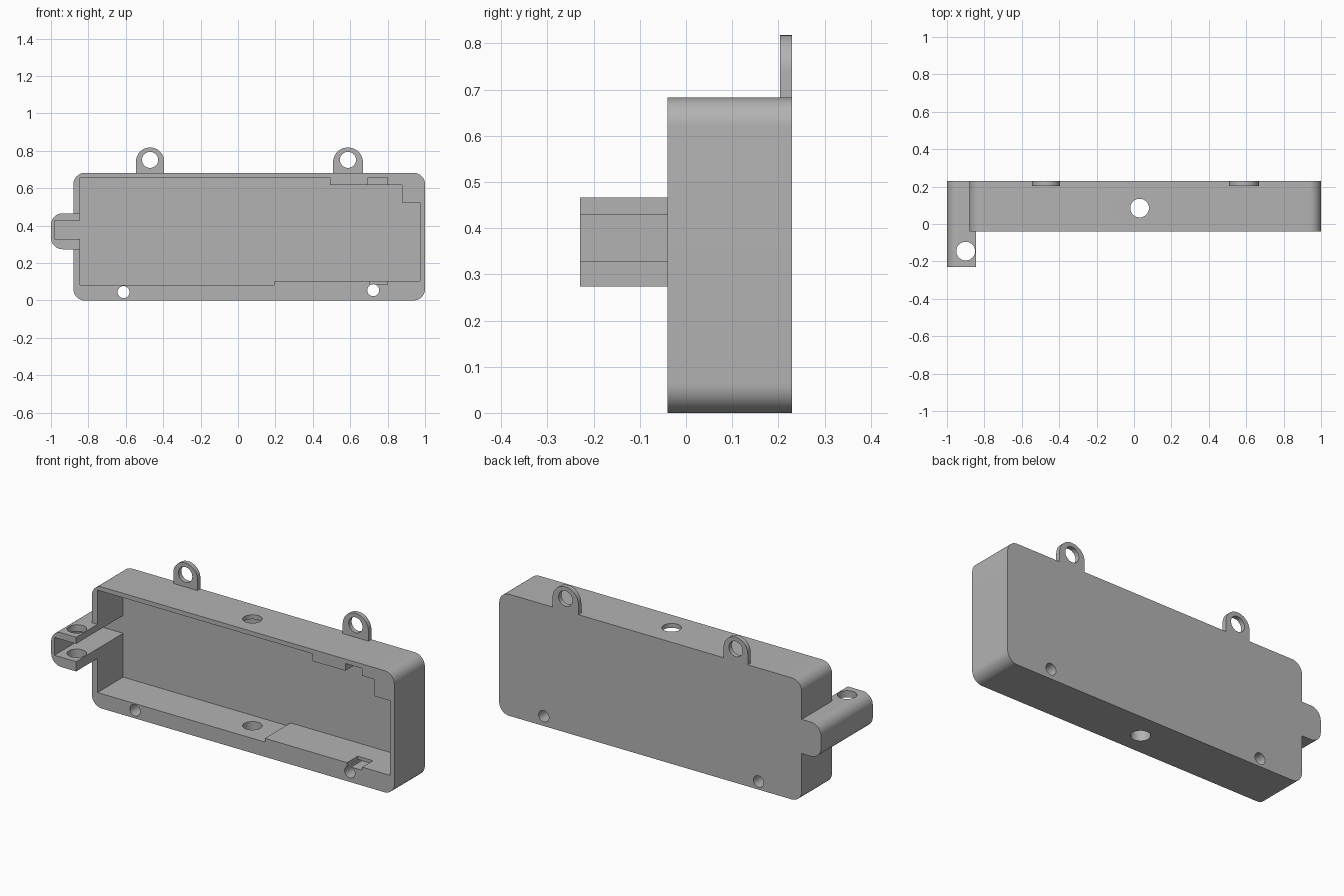
import bpy, bmesh, math
from mathutils import Matrix

if "Cube" in bpy.data.objects:
    bpy.data.objects.remove(bpy.data.objects["Cube"], do_unlink=True)

grey = bpy.data.materials.new("plain grey")
grey.use_nodes = True
colour = (0.45, 0.45, 0.45, 1)
grey.diffuse_color = colour
grey.node_tree.nodes["Principled BSDF"].inputs["Base Color"].default_value = colour

FRONT, BACK, FLOOR = -0.04, 0.23, 0.187
HEIGHT = 0.683


def add_object(name, bm):
    bmesh.ops.recalc_face_normals(bm, faces=bm.faces)
    mesh = bpy.data.meshes.new(name)
    bm.to_mesh(mesh)
    bm.free()
    mesh.materials.append(grey)
    obj = bpy.data.objects.new(name, mesh)
    bpy.context.collection.objects.link(obj)
    return obj


def prism(name, outline, y0, y1):
    """Extrude an (x, z) outline from y0 to y1."""
    bm = bmesh.new()
    face = bm.faces.new([bm.verts.new((x, y0, z)) for x, z in outline])
    new = bmesh.ops.extrude_face_region(bm, geom=[face])["geom"]
    verts = [v for v in new if isinstance(v, bmesh.types.BMVert)]
    bmesh.ops.translate(bm, verts=verts, vec=(0, y1 - y0, 0))
    return add_object(name, bm)


def rounded_box(x0, x1, z0, z1, left, right, bottom=True, steps=12):
    """Rectangle outline with separate radii for the left and right corners."""
    points = []
    corners = ((x1, z1, right, 0), (x0, z1, left, 1),
               (x0, z0, left if bottom else 0, 2), (x1, z0, right if bottom else 0, 3))
    for x, z, r, quarter in corners:
        if r == 0:
            points.append((x, z))
            continue
        cx = x - r if x == x1 else x + r
        cz = z - r if z == z1 else z + r
        for i in range(steps + 1):
            a = (quarter + i / steps) * math.pi / 2
            points.append((cx + r * math.cos(a), cz + r * math.sin(a)))
    return points


def drill(name, centre, radius, length, axis):
    bm = bmesh.new()
    turn = Matrix.Rotation(math.pi / 2, 4, "X") if axis == "Y" else Matrix()
    bmesh.ops.create_cone(bm, cap_ends=True, segments=48, radius1=radius, radius2=radius,
                          depth=length, matrix=Matrix.Translation(centre) @ turn)
    return add_object(name, bm)


def combine(target, tool, operation):
    mod = target.modifiers.new(operation.lower(), "BOOLEAN")
    mod.operation, mod.solver, mod.object = operation, "EXACT", tool
    bpy.context.view_layer.objects.active = target
    bpy.ops.object.modifier_apply(modifier=mod.name)
    bpy.data.objects.remove(tool, do_unlink=True)


def smooth(obj):
    bpy.ops.object.select_all(action="DESELECT")
    obj.select_set(True)
    bpy.context.view_layer.objects.active = obj
    bpy.ops.object.shade_smooth_by_angle(angle=math.radians(30))


# Rounded case with the forked side arm joined on
case = prism("case", rounded_box(-0.88, 1, 0, HEIGHT, 0.062, 0.062), FRONT, BACK)
arm = prism("side_arm", rounded_box(-1, -0.8, 0.274, 0.466, 0.062, 0), -0.23, BACK)
combine(case, arm, "UNION")

# Stepped cavity, running into the slot of the arm
cavity = [(-0.845, 0.083), (0.195, 0.083), (0.195, 0.104), (0.973, 0.104),
          (0.973, 0.523), (0.877, 0.523), (0.877, 0.617), (0.492, 0.617),
          (0.492, 0.658), (-0.845, 0.658), (-0.845, 0.429), (-0.98, 0.429),
          (-0.98, 0.329), (-0.845, 0.329)]
combine(case, prism("cavity_cutter", cavity, -0.5, FLOOR), "DIFFERENCE")

# Shallow notches in the top and bottom rims
for x0, x1, z0, z1 in ((0.695, 0.80, 0.55, 0.658), (0.706, 0.80, 0.086, 0.15)):
    notch = prism("notch_cutter", rounded_box(x0, x1, z0, z1, 0, 0), -0.5, 0.055)
    combine(case, notch, "DIFFERENCE")

# Screw holes through the lower wall, cable holes through the case and the arm
for centre, radius, axis in (((-0.612, 0, 0.045), 0.032, "Y"),
                             ((0.723, 0, 0.055), 0.032, "Y"),
                             ((0.03, 0.085, 0.34), 0.05, "Z"),
                             ((-0.9, -0.145, 0.37), 0.05, "Z")):
    combine(case, drill("hole_cutter", centre, radius, 1, axis), "DIFFERENCE")
smooth(case)

# Hanging tabs on the back edge
for name, x, r in (("right_hanging_tab", -0.47, 0.075), ("left_hanging_tab", 0.588, 0.08)):
    outline = rounded_box(x - r, x + r, HEIGHT, 0.818, r - 0.001, r - 0.001, bottom=False)
    tab = prism(name, outline, 0.204, BACK)
    combine(tab, drill("tab_hole_cutter", (x, BACK, 0.752), 0.043, 0.5, "Y"), "DIFFERENCE")
    smooth(tab)
